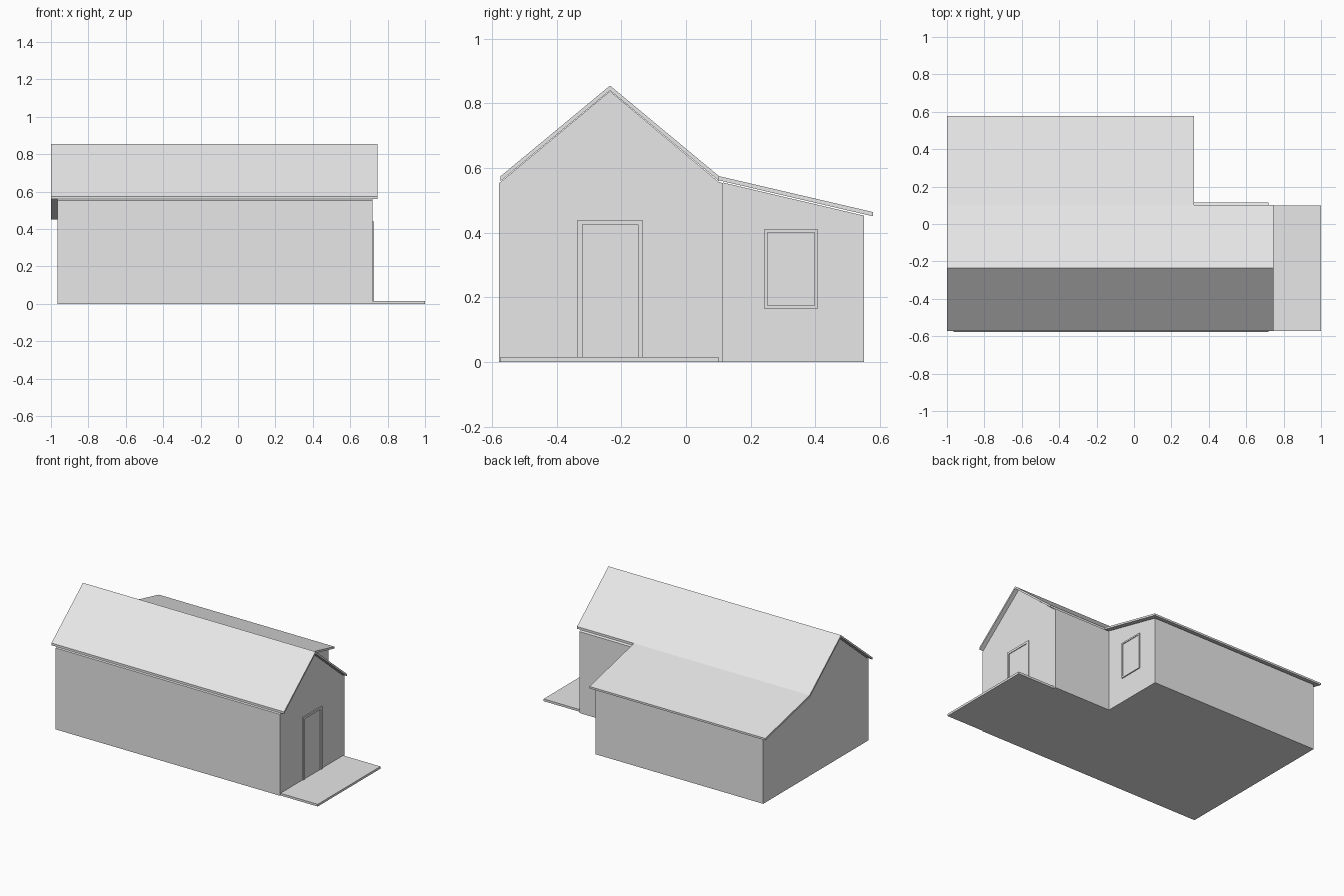
import bpy
import bmesh

cube = bpy.data.objects.get("Cube")
if cube:
    bpy.data.objects.remove(cube, do_unlink=True)

# One plain grey for the whole building
grey = bpy.data.materials.new("plain grey")
grey.use_nodes = True
colour = (0.8, 0.8, 0.8, 1)
grey.diffuse_color = colour
grey.node_tree.nodes["Principled BSDF"].inputs["Base Color"].default_value = colour


def finish(name, bm):
    bmesh.ops.recalc_face_normals(bm, faces=bm.faces)
    mesh = bpy.data.meshes.new(name)
    bm.to_mesh(mesh)
    bm.free()
    mesh.materials.append(grey)
    obj = bpy.data.objects.new(name, mesh)
    bpy.context.collection.objects.link(obj)
    return obj


def extrude_x(name, profile, x0, x1):
    """Extrude a (y, z) outline from x0 to x1."""
    bm = bmesh.new()
    face = bm.faces.new([bm.verts.new((x0, y, z)) for y, z in profile])
    result = bmesh.ops.extrude_face_region(bm, geom=[face])
    verts = [v for v in result["geom"] if isinstance(v, bmesh.types.BMVert)]
    bmesh.ops.translate(bm, verts=verts, vec=(x1 - x0, 0, 0))
    return finish(name, bm)


def rect(y0, y1, z0, z1):
    return [(y0, z0), (y1, z0), (y1, z1), (y0, z1)]


def roof(name, top, thickness, x0, x1):
    """Folded roof sheet with vertical eave edges."""
    under = [(y, z - thickness) for y, z in reversed(top)]
    return extrude_x(name, top + under, x0, x1)


def trim(name, wall_x, y0, y1, z0, z1, width, sill):
    """Raised casing around an opening, with an optional bottom rail."""
    depth = 0.007
    inner_z = z0 + width if sill else z0
    outline = [(y0, z0), (y0, z1), (y1, z1), (y1, z0)]
    a, b, top = y0 + width, y1 - width, z1 - width
    inside = [(a, inner_z), (a, top), (b, top), (b, inner_z)]
    bm = bmesh.new()
    outer_v = [bm.verts.new((wall_x + depth, y, z)) for y, z in outline]
    inner_v = [bm.verts.new((wall_x + depth, y, z)) for y, z in inside]
    faces = []
    for i in range(4 if sill else 3):
        j = (i + 1) % 4
        faces.append(bm.faces.new((outer_v[i], outer_v[j], inner_v[j], inner_v[i])))
    result = bmesh.ops.extrude_face_region(bm, geom=faces)
    verts = [v for v in result["geom"] if isinstance(v, bmesh.types.BMVert)]
    bmesh.ops.translate(bm, verts=verts, vec=(-depth, 0, 0))
    return finish(name, bm)


LEFT_END, MAIN_END, WING_END = -0.965, 0.72, 0.295

# Walls
extrude_x("main_walls", [(-0.578, 0), (0.115, 0), (0.115, 0.553), (0.1, 0.558),
                         (-0.235, 0.838), (-0.578, 0.553)], LEFT_END, MAIN_END)
extrude_x("wing_walls", [(0.115, 0), (0.55, 0), (0.55, 0.453), (0.115, 0.555)],
          LEFT_END, WING_END)

# Roofs
roof("main_roof", [(-0.573, 0.575), (-0.235, 0.855), (0.102, 0.575)], 0.015, -1, 0.747)
roof("wing_roof", [(0.102, 0.575), (0.578, 0.464)], 0.013, -1, 0.32)

# Porch slab
extrude_x("porch_slab", rect(-0.573, 0.1, 0, 0.015), MAIN_END, 1.0)

# Door and window
trim("door_frame", MAIN_END, -0.335, -0.134, 0.015, 0.44, 0.015, False)
extrude_x("door_panel", rect(-0.32, -0.149, 0.015, 0.425), MAIN_END, MAIN_END + 0.002)
trim("window_frame", WING_END, 0.242, 0.408, 0.165, 0.41, 0.01, True)
extrude_x("window_pane", rect(0.252, 0.398, 0.175, 0.40), WING_END, WING_END + 0.002)
